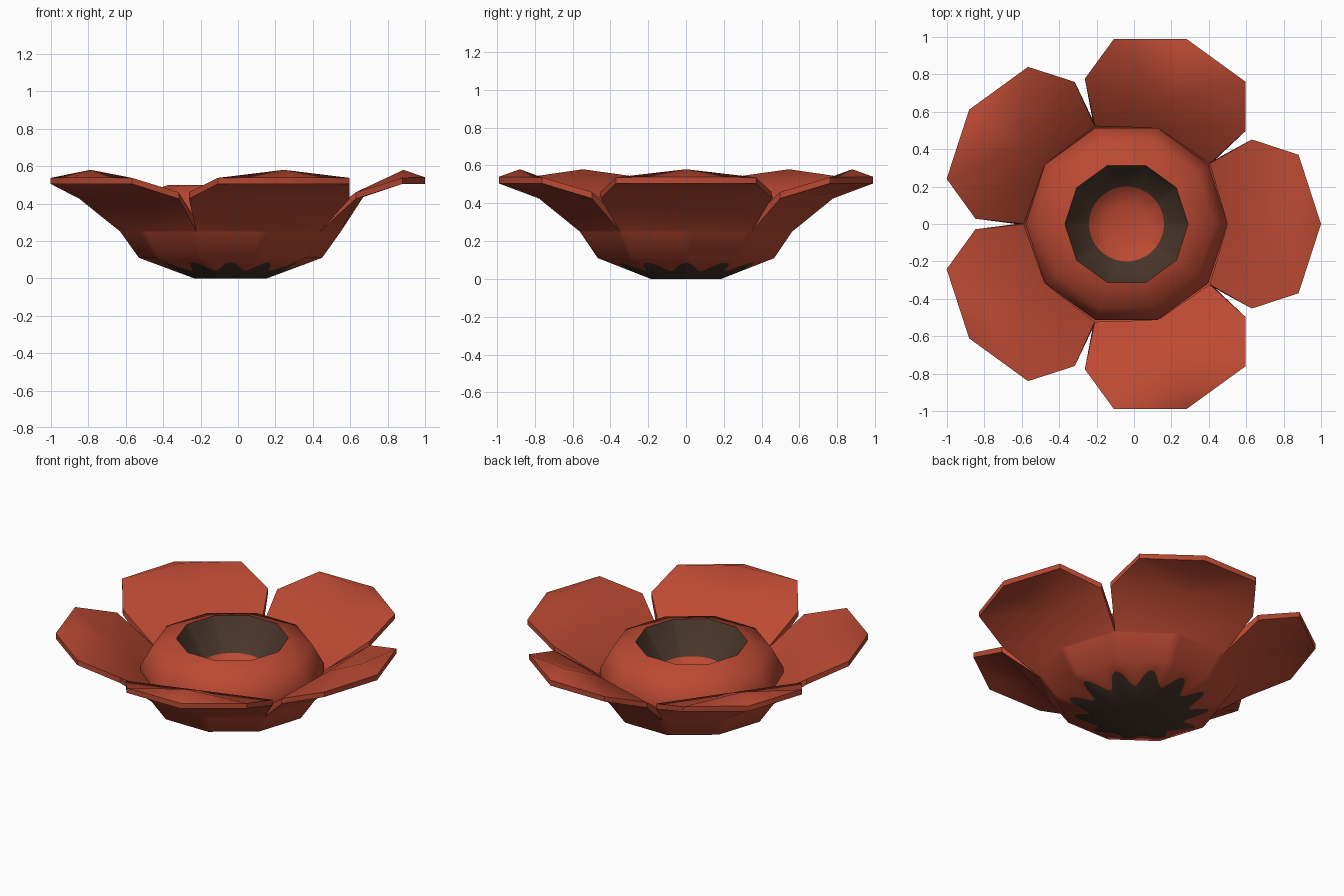
import bpy, bmesh
from math import sin, cos, pi, radians

if "Cube" in bpy.data.objects:
    bpy.data.objects.remove(bpy.data.objects["Cube"])

CX = -0.04            # flower axis; five petals are lopsided about the box centre
N = 120               # angular samples where a painted edge is cut


def material(name, rgb):
    m = bpy.data.materials.new(name)
    m.diffuse_color = (*rgb, 1)
    m.use_nodes = True
    m.node_tree.nodes["Principled BSDF"].inputs["Base Color"].default_value = m.diffuse_color
    return m


RED = material("petal red", (0.50, 0.068, 0.033))
DARK = material("dark brown", (0.065, 0.036, 0.023))


def finish(name, bm, angle=50):
    bmesh.ops.remove_doubles(bm, verts=bm.verts, dist=1e-5)
    bmesh.ops.recalc_face_normals(bm, faces=bm.faces)
    me = bpy.data.meshes.new(name)
    bm.to_mesh(me)
    bm.free()
    me.materials.append(RED)
    me.materials.append(DARK)
    ob = bpy.data.objects.new(name, me)
    ob.location.x = CX
    bpy.context.collection.objects.link(ob)
    bpy.ops.object.select_all(action='DESELECT')
    ob.select_set(True)
    bpy.context.view_layer.objects.active = ob
    bpy.ops.object.shade_smooth_by_angle(angle=radians(angle))
    return ob


def deca(a):
    """Radius of a unit decagon in direction a (corner at 0)."""
    return cos(pi / 10) / cos(a % (pi / 5) - pi / 10)


def loft(bm, rings, mats):
    """Join rings of equal length; mats gives the colour of each band."""
    rv = [[bm.verts.new(p) for p in r] for r in rings]
    for lo, hi, m in zip(rv, rv[1:], mats):
        n = len(lo)
        for i in range(n):
            j = (i + 1) % n
            bm.faces.new((lo[i], lo[j], hi[j], hi[i])).material_index = m
    return rv


def ring(r, z, n=10, shape=deca):
    return [(r * shape(a) * cos(a), r * shape(a) * sin(a), z)
            for a in (2 * pi * i / n for i in range(n))]


# Underside cup, with a dark star cut into its sloping wall
def star(r0, z0, r1, z1):
    pts = []
    for i in range(N):
        a = 2 * pi * i / N
        r = 0.365 + 0.06 * cos(12 * a)
        k = r * deca(a)
        pts.append((k * cos(a), k * sin(a), z0 + (z1 - z0) * (r - r0) / (r1 - r0)))
    return pts


bm = bmesh.new()
rv = loft(bm, [ring(0.195, 0, N), star(0.195, 0, 0.49, 0.11),
               ring(0.49, 0.11, N), ring(0.59, 0.25, N)], [1, 0, 0])
bm.faces.new(rv[0]).material_index = 1
finish("flower_base", bm)

# Raised collar around the centre
bm = bmesh.new()
loft(bm, [ring(0.54, 0.28), ring(0.54, 0.33), ring(0.47, 0.455), ring(0.33, 0.50)], [0, 0, 0])
finish("centre_collar", bm, 60)

# Hollow centre: dark wall, red floor
bm = bmesh.new()
circle = lambda a: 1
rv = loft(bm, [ring(0.33, 0.50, N), ring(0.20, 0.31, N, circle),
               ring(0.10, 0.27, N, circle)], [1, 0])
bm.faces.new(rv[-1])
ob = finish("centre_hollow", bm)
ob.data.flip_normals()
if ob.data.polygons[-1].normal.z < 0:
    ob.data.flip_normals()

# Petals: thick plates with a raised ridge near the tip
A = pi / 5
TOP = [[(0.54, 0, 0.29), (0.55 * cos(A), 0.55 * sin(A), 0.29)],
       [(0.69, 0, 0.47), (0.67, 0.452, 0.46)],
       [(0.925, 0, 0.58), (0.92, 0.37, 0.537)],
       [(1.04, 0, 0.54)]]
BOTTOM = [[(0.59, 0, 0.25), (0.59 * cos(A), 0.59 * sin(A), 0.25)],
          [(0.71, 0, 0.435), (0.67, 0.452, 0.425)],
          [(0.925, 0, 0.53), (0.92, 0.37, 0.505)],
          [(1.04, 0, 0.505)]]


def half_petal(bm, turn, side):
    def put(p):
        x, y = p[0], p[1] * side
        return bm.verts.new((x * cos(turn) - y * sin(turn),
                             x * sin(turn) + y * cos(turn), p[2]))
    t, b = ([[put(p) for p in row] for row in s] for s in (TOP, BOTTOM))
    for s in (t, b):
        for r in range(2):
            bm.faces.new((s[r][0], s[r][1], s[r + 1][1], s[r + 1][0]))
        bm.faces.new((s[2][0], s[2][1], s[3][0]))
    # rim, and closed root
    rim_t = [t[0][0], t[0][1], t[1][1], t[2][1], t[3][0]]
    rim_b = [b[0][0], b[0][1], b[1][1], b[2][1], b[3][0]]
    for i in range(4):
        bm.faces.new((rim_t[i], rim_t[i + 1], rim_b[i + 1], rim_b[i]))


for k in range(5):
    bm = bmesh.new()
    for side in (1, -1):
        half_petal(bm, k * 2 * pi / 5, side)
    finish(f"petal_{k + 1}", bm, 45)
